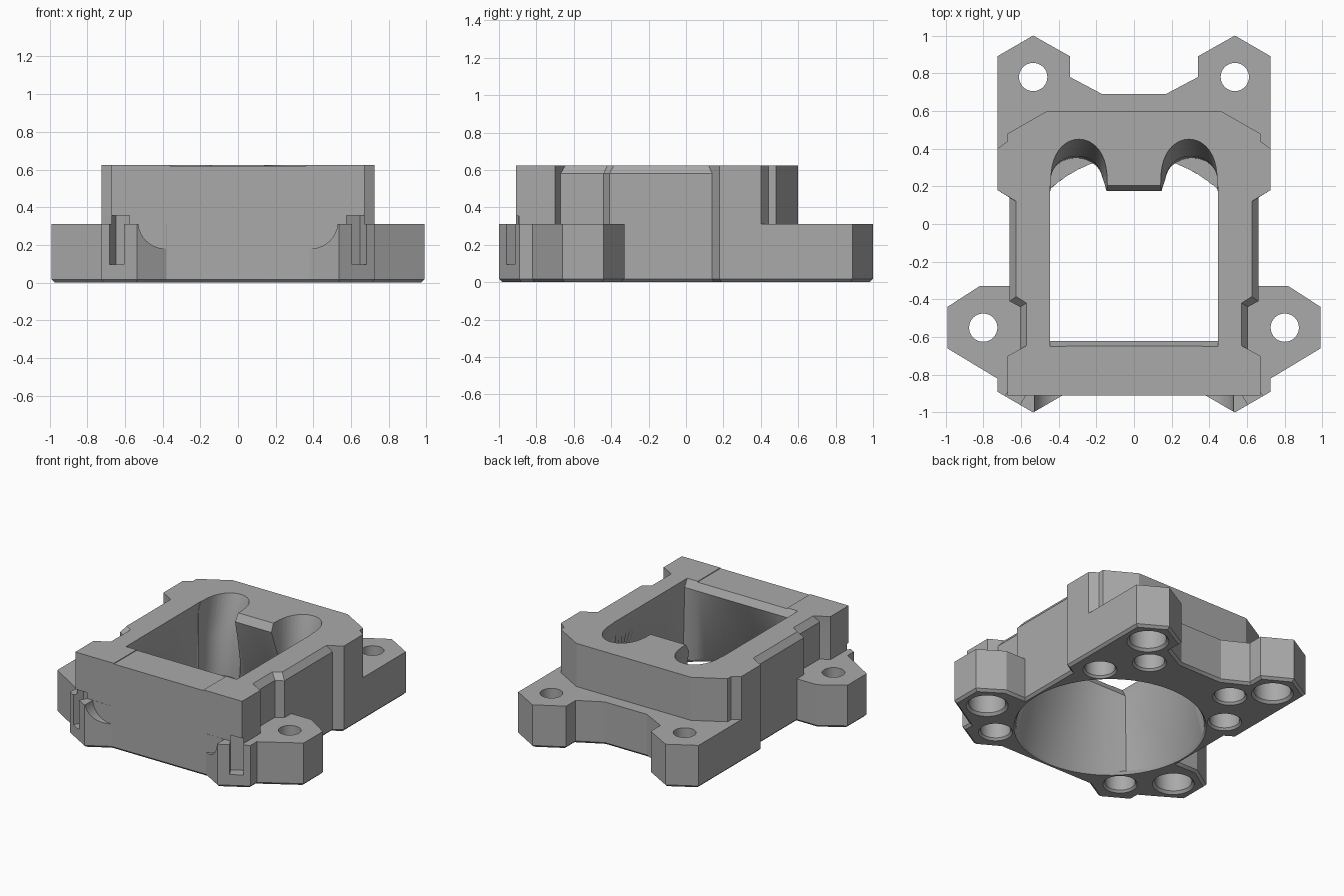
import bpy, bmesh, math
from mathutils import Matrix

if "Cube" in bpy.data.objects:
    bpy.data.objects.remove(bpy.data.objects["Cube"])

grey = bpy.data.materials.new("plain grey")
grey.diffuse_color = (0.4, 0.4, 0.4, 1)
grey.use_nodes = True
grey.node_tree.nodes["Principled BSDF"].inputs["Base Color"].default_value = grey.diffuse_color


def make(name, bm):
    bmesh.ops.recalc_face_normals(bm, faces=bm.faces)
    me = bpy.data.meshes.new(name)
    bm.to_mesh(me)
    bm.free()
    me.materials.append(grey)
    ob = bpy.data.objects.new(name, me)
    bpy.context.collection.objects.link(ob)
    return ob


def loft(name, layers, bottom_bevel=0):
    """Closed solid through rings of equal point count, bottom to top."""
    bm = bmesh.new()
    rings = [[bm.verts.new(p) for p in ring] for ring in layers]
    n = len(rings[0])
    bottom = bm.faces.new(rings[0])
    bm.faces.new(rings[-1])
    for a, b in zip(rings, rings[1:]):
        for i in range(n):
            j = (i + 1) % n
            bm.faces.new((a[i], a[j], b[j], b[i]))
    if bottom_bevel:
        bmesh.ops.recalc_face_normals(bm, faces=bm.faces)
        bmesh.ops.bevel(bm, geom=list(bottom.edges), offset=bottom_bevel,
                        segments=1, affect='EDGES', profile=0.5)
    return make(name, bm)


def lathe(name, x, y, rings, n=40):
    """Round solid from (radius, z) pairs."""
    return loft(name, [[(x + r * math.cos(2 * math.pi * i / n),
                         y + r * math.sin(2 * math.pi * i / n), z)
                        for i in range(n)] for r, z in rings])


def box(name, centre, size, turn=0):
    bm = bmesh.new()
    bmesh.ops.create_cube(bm, size=1, matrix=Matrix.Translation(centre)
                          @ Matrix.Rotation(turn, 4, 'Z')
                          @ Matrix.Diagonal((*size, 1)))
    return make(name, bm)


def boolean(target, tool, op='DIFFERENCE'):
    mod = target.modifiers.new("cut", 'BOOLEAN')
    mod.operation, mod.solver, mod.object = op, 'EXACT', tool
    bpy.context.view_layer.objects.active = target
    bpy.ops.object.modifier_apply(modifier=mod.name)
    bpy.data.objects.remove(tool, do_unlink=True)


def mirrored(half, z):
    pts = [(x, y, z) for x, y in half]
    return pts + [(-x, y, z) for x, y in reversed(half)]


# base plate with screw lugs
base = [(.17, .69), (.34, .78), (.34, .89), (.535, 1), (.725, .89), (.725, .18),
        (.66, .14), (.66, -.33), (.82, -.33), (.99, -.44), (.99, -.66),
        (.725, -.82), (.725, -.89), (.535, -1), (.38, -.91)]
body = loft("duct_adapter", [mirrored(base, 0), mirrored(base, .312)], .017)

# upper collar with chamfered side walls
low = [(.46, .6), (.67, .48), (.67, .44), (.725, .4), (.725, .18), (.66, .14),
       (.66, -.41), (.605, -.44), (.605, -.67), (.67, -.7), (.67, -.91)]
top = low[:5] + [(.625, .12), (.625, -.385), (.57, -.42), (.57, -.645)] + low[9:]
collar = loft("collar", [mirrored(low, .15), mirrored(low, .58), mirrored(top, .625)])
boolean(body, collar, 'UNION')

# duct: round below, rectangular above
CY, R, N = -.245, .62, 16


def rect(y0, y1, z, w=.445):
    c = [(w, y0), (w, y1), (-w, y1), (-w, y0)]
    return [(c[k][0] + (c[(k + 1) % 4][0] - c[k][0]) * i / N,
             c[k][1] + (c[(k + 1) % 4][1] - c[k][1]) * i / N, z)
            for k in range(4) for i in range(N)]


def circle(r, z):
    out = []
    for x, y, _ in rect(-.62, .175, 0):
        a = math.atan2(y - CY, x)
        out.append((r * math.cos(a), CY + r * math.sin(a), z))
    return out


boolean(body, loft("duct_cutter", [
    circle(R + .02, -.01), circle(R, .02), rect(-.62, .175, .57),
    rect(-.65, .205, .626), rect(-.65, .205, .7)]))


# arched pockets at the back of the opening
def arch(s, x0, x1, ytop, z):
    cx, a, m = (x0 + x1) / 2, (x1 - x0) / 2, 20
    pts = [(s * x1, .05, z)]
    for i in range(m + 1):
        t = math.pi * i / m
        pts.append((s * (cx + a * math.cos(t)),
                    .2 + (ytop - .2) * max(math.sin(t), 0) ** .75, z))
    return pts + [(s * x0, .05, z)]


for s in (1, -1):
    boolean(body, loft("pocket_cutter", [
        arch(s, .17, .445, .35, .06), arch(s, .165, .444, .36, .35),
        arch(s, .14, .442, .455, .64)]))

    # screw holes with counterbores
    for x, y in ((.535, .78), (.8, -.55)):
        boolean(body, lathe("screw_cutter", s * x, y, [
            (.148, -.01), (.122, .018), (.122, .17), (.075, .171), (.075, .4)]))

    # blind holes underneath
    for x, y in ((.535, .29), (.345, .57), (.535, -.78)):
        boolean(body, lathe("blind_cutter", s * x, y, [
            (.122, -.01), (.1, .015), (.1, .15)]))

    # scooped shoulder and slot on the front lugs
    scoop = lathe("scoop_cutter", 0, 0, [(.145, .911), (.145, 1.1)])
    scoop.data.transform(Matrix.Translation((s * .385, 0, .325))
                         @ Matrix.Rotation(math.pi / 2, 4, 'X'))
    boolean(body, scoop)
    boolean(body, box("slot_cutter", (s * .64, -.93, .225), (.09, .13, .26),
                      s * math.pi / 6))

# shallow step along the front rim
boolean(body, box("rim_cutter", (0, -.78, .67), (.72, .4, .1)))

body.select_set(True)
bpy.context.view_layer.objects.active = body
bpy.ops.object.shade_smooth_by_angle(angle=math.radians(25))
